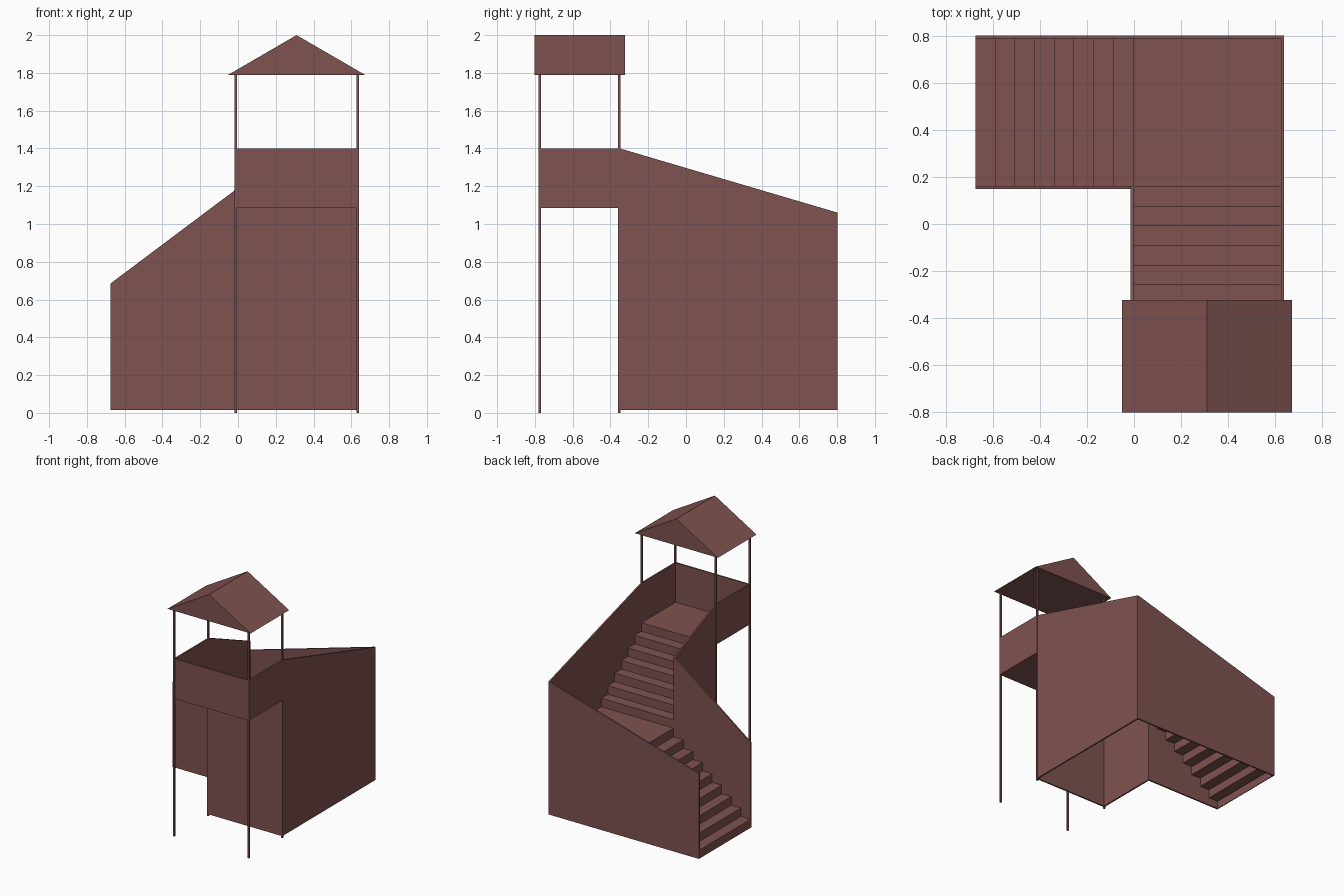
import bpy, bmesh

if "Cube" in bpy.data.objects:
    bpy.data.objects.remove(bpy.data.objects["Cube"])

mat = bpy.data.materials.new("red_brown_paint")
mat.diffuse_color = (0.21, 0.085, 0.08, 1)
mat.use_nodes = True
mat.node_tree.nodes["Principled BSDF"].inputs["Base Color"].default_value = mat.diffuse_color


def extrude(name, profile, axis, a, b):
    """Extrude a closed (horizontal, z) profile along x or y from a to b."""
    bm = bmesh.new()
    place = (lambda h, z: (a, h, z)) if axis == "x" else (lambda h, z: (h, a, z))
    face = bm.faces.new([bm.verts.new(place(h, z)) for h, z in profile])
    out = bmesh.ops.extrude_face_region(bm, geom=[face])
    verts = [v for v in out["geom"] if isinstance(v, bmesh.types.BMVert)]
    shift = (b - a, 0, 0) if axis == "x" else (0, b - a, 0)
    bmesh.ops.translate(bm, verts=verts, vec=shift)
    bmesh.ops.recalc_face_normals(bm, faces=bm.faces)
    mesh = bpy.data.meshes.new(name)
    bm.to_mesh(mesh)
    bm.free()
    mesh.materials.append(mat)
    obj = bpy.data.objects.new(name, mesh)
    bpy.context.collection.objects.link(obj)
    return obj


def rect(h0, h1, z0, z1):
    return [(h0, z0), (h1, z0), (h1, z1), (h0, z1)]


BASE, DECK, RAIL = 0.015, 1.09, 1.40
W = 0.012                     # wall thickness
XL, XI, XR = -0.675, -0.015, 0.638
YF, YP, YI, YB = -0.778, -0.36, 0.15, 0.803
RISE = (DECK - BASE) / 16
RUN = 0.0835
SHEET = 0.006

# Side walls with sloping tops, level beside the platform
extrude("right_wall", [(YF, DECK - SHEET), (YP, DECK - SHEET), (YP, BASE), (YB, BASE),
                       (YB, 1.06), (-0.35, RAIL), (YF, RAIL)], "x", XR - W, XR)
extrude("inner_upper_wall", [(YF, DECK - SHEET), (YP, DECK - SHEET), (YP, BASE),
                             (YI + W, BASE), (YI + W, 1.18), (-0.35, RAIL), (YF, RAIL)],
        "x", XI, XI + W)
extrude("back_wall", [(XL, BASE), (XR - W, BASE), (XR - W, 1.06), (XL, 0.685)],
        "y", YB - W, YB)
extrude("inner_lower_wall", [(XL, BASE), (XI, BASE), (XI, 1.18), (XL, 0.685)],
        "y", YI, YI + W)
extrude("under_platform_wall", rect(XI + W, XR - W, BASE, DECK - SHEET), "y", YP, YP + W)
extrude("platform_front_rail", rect(XI + W, XR - W, DECK - SHEET, RAIL), "y", YF, YF + W)


def stairs(name, start, direction, z, risers, end, axis, a, b):
    """Folded sheet of risers and treads, ending in a level floor."""
    top, under = [(start, z)], [(start + direction * SHEET, z)]
    for i in range(risers):
        h = start + direction * RUN * i
        nxt = end if i == risers - 1 else h + direction * RUN
        z += RISE
        top += [(h, z), (nxt, z)]
        under += [(h + direction * SHEET, z - SHEET),
                  (nxt + (0 if i == risers - 1 else direction * SHEET), z - SHEET)]
    extrude(name, top + under[::-1], axis, a, b)


# Lower flight climbs to the right; its last tread is the corner landing's edge
stairs("lower_stairs", XL, 1, BASE, 8, XI + W, "y", YI + W, YB - W)
landing_z = BASE + 9 * RISE
extrude("landing_riser", rect(XI + W, XI + W + SHEET, landing_z - RISE - SHEET, landing_z),
        "y", YI + W, YB - W)
extrude("landing_floor", rect(XI + W + SHEET, XR - W, landing_z - SHEET, landing_z),
        "y", YI, YB - W)
# Upper flight climbs forward to the platform
stairs("upper_stairs", 0.16, -1, landing_z, 7, YF + W, "x", XI + W, XR - W)

# Posts carrying the roof
P = 0.013
for side, x in (("left", XI - 0.004), ("right", XR - P + 0.002)):
    for pos, y in (("front", YF - 0.002), ("back", YP)):
        extrude(f"{pos}_{side}_post", rect(x, x + P, 0, 1.79), "y", y, y + P)

# Gable roof
extrude("roof", [(-0.052, 1.79), (0.672, 1.79), (0.31, 2.0)], "y", -0.803, -0.323)
